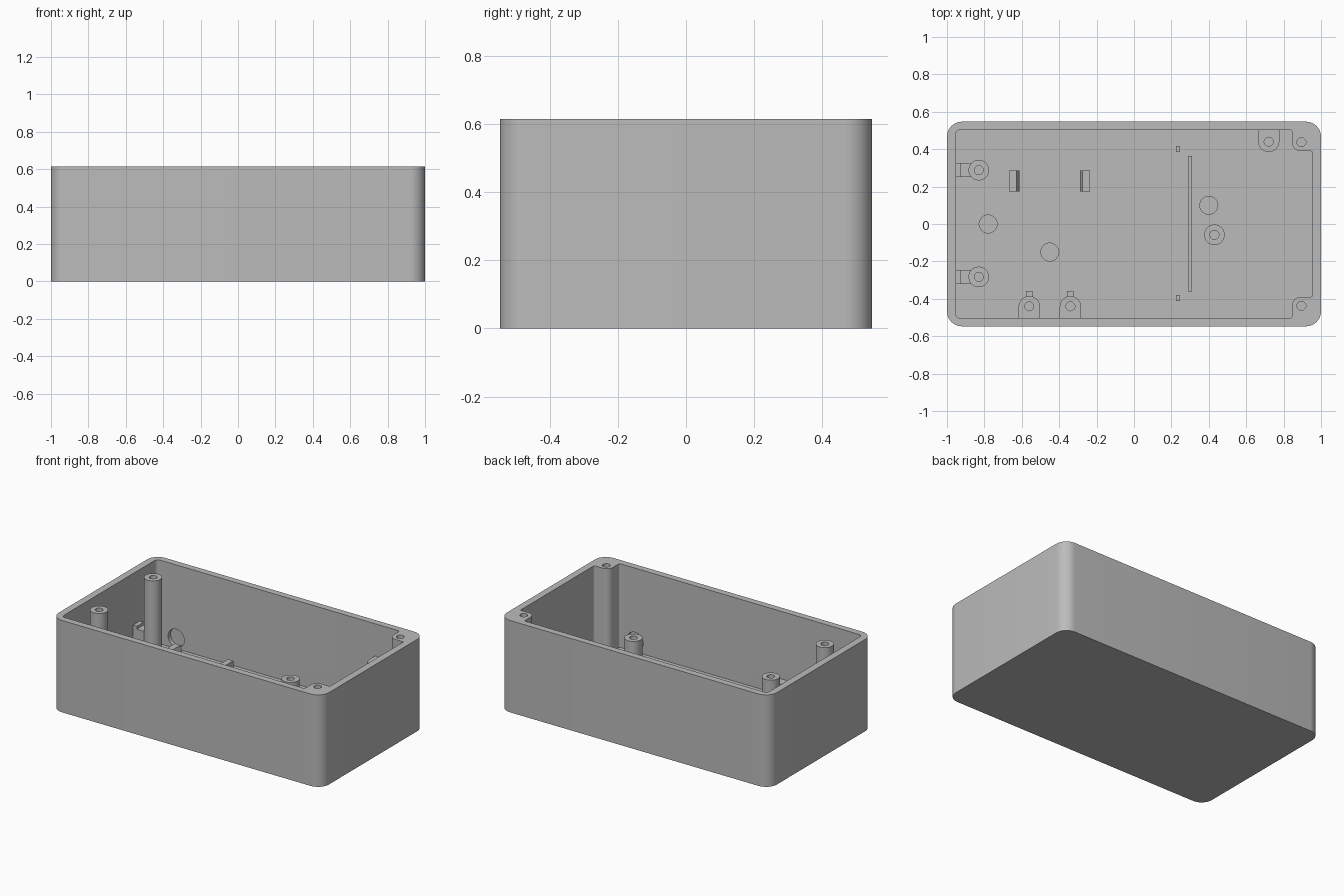
import bpy
import bmesh
from math import pi, cos, sin, tan, radians
from mathutils import Vector, Matrix

cube = bpy.data.objects.get("Cube")
if cube:
    bpy.data.objects.remove(cube, do_unlink=True)

HEIGHT, FLOOR = 0.615, 0.055
WALL_X, WALL_Y = 0.953, 0.503
HOLE_R = 0.024

grey = bpy.data.materials.new("grey plastic")
grey.use_nodes = True
grey.diffuse_color = (0.5, 0.5, 0.5, 1)
grey.node_tree.nodes["Principled BSDF"].inputs["Base Color"].default_value = (0.5, 0.5, 0.5, 1)


def fillet(corners, steps=10):
    """Outline from (x, y, radius) corners, each rounded by its radius."""
    out = []
    for i, (x, y, r) in enumerate(corners):
        p = Vector((x, y))
        if r == 0:
            out.append(p)
            continue
        a = (Vector(corners[i - 1][:2]) - p).normalized()
        b = (Vector(corners[(i + 1) % len(corners)][:2]) - p).normalized()
        half = a.angle(b) / 2
        centre = p + (a + b).normalized() * r / sin(half)
        start = p + a * r / tan(half) - centre
        end = p + b * r / tan(half) - centre
        sweep = start.angle_signed(end)
        for k in range(steps + 1):
            out.append(centre + Matrix.Rotation(-sweep * k / steps, 2) @ start)
    return out


def circle(x, y, r, n=32):
    return [Vector((x + r * cos(2 * pi * k / n), y + r * sin(2 * pi * k / n))) for k in range(n)]


def rect(x0, x1, y0, y1, r=0):
    return fillet([(x0, y0, r), (x1, y0, r), (x1, y1, r), (x0, y1, r)])


def prism(name, outline, low, high, matrix=None):
    """Extrude an outline from low to high, optionally reoriented."""
    bm = bmesh.new()
    base = bm.faces.new([bm.verts.new((p.x, p.y, low)) for p in outline])
    top = bmesh.ops.extrude_face_region(bm, geom=[base])["geom"]
    bmesh.ops.translate(bm, vec=(0, 0, high - low),
                        verts=[v for v in top if isinstance(v, bmesh.types.BMVert)])
    if matrix:
        bm.transform(matrix)
    bmesh.ops.recalc_face_normals(bm, faces=bm.faces)
    mesh = bpy.data.meshes.new(name)
    bm.to_mesh(mesh)
    bm.free()
    mesh.materials.append(grey)
    obj = bpy.data.objects.new(name, mesh)
    bpy.context.collection.objects.link(obj)
    return obj


def cut(obj, cutters):
    """Subtract the cutters, bake the result and remove them."""
    for c in cutters:
        mod = obj.modifiers.new("cut", "BOOLEAN")
        mod.operation, mod.solver, mod.object = "DIFFERENCE", "EXACT", c
    bpy.context.view_layer.update()
    graph = bpy.context.evaluated_depsgraph_get()
    baked = bpy.data.meshes.new_from_object(obj.evaluated_get(graph))
    obj.modifiers.clear()
    obj.data = baked
    for c in cutters:
        bpy.data.objects.remove(c, do_unlink=True)


def screw_hole(x, y, top, depth):
    return prism("hole_cutter", circle(x, y, HOLE_R), top - depth, top + 0.05)


# Open box with two full-height corner screw bosses on the right end
case = prism("case", rect(-1, 1, -0.547, 0.547, 0.08), 0, HEIGHT)
bx, by = 0.845, 0.39
cavity = fillet([
    (-WALL_X, -WALL_Y, 0.025), (bx, -WALL_Y, 0.01), (bx, -by, 0.045), (WALL_X, -by, 0.01),
    (WALL_X, by, 0.01), (bx, by, 0.045), (bx, WALL_Y, 0.01), (-WALL_X, WALL_Y, 0.025)])
cutters = [prism("cavity_cutter", cavity, FLOOR, HEIGHT + 0.1)]
cutters += [screw_hole(0.895, s * 0.437, HEIGHT, 0.3) for s in (-1, 1)]

# Shallow round recesses in the floor
for x, y in ((-0.78, 0), (-0.45, -0.15), (0.4, 0.1)):
    cutters.append(prism("recess_cutter", circle(x, y, 0.048), FLOOR - 0.015, FLOOR + 0.05))

# Blind round recesses inside three walls
along_y = Matrix.Rotation(pi / 2, 4, "X")
along_x = Matrix.Rotation(pi / 2, 4, "Y")
for x, side in ((-0.81, 1), (0.73, -1)):
    place = Matrix.Translation((x, side * 0.5, 0.125)) @ along_y
    cutters.append(prism("recess_cutter", circle(0, 0, 0.06), -0.03, 0.03, place))
place = Matrix.Translation((0.95, -0.307, 0.478)) @ along_x
cutters.append(prism("recess_cutter", circle(0, 0, 0.064), -0.03, 0.03, place))
cut(case, cutters)
parts = [case]

# Round screw posts
for name, x, y, top in (("left_back_post", -0.83, 0.288, 0.61),
                        ("left_front_post", -0.83, -0.283, 0.61),
                        ("middle_post", 0.43, -0.058, 0.4)):
    post = prism(name, circle(x, y, 0.055), FLOOR - 0.01, top)
    cut(post, [screw_hole(x, y, top, 0.25)])
    parts.append(post)

# Stepped ribs tying the tall posts to the end wall
rib = [Vector(p) for p in ((-0.96, 0.05), (-0.86, 0.05), (-0.86, 0.25),
                           (-0.925, 0.25), (-0.925, 0.27), (-0.96, 0.27))]
for name, y in (("back_post_rib", 0.288), ("front_post_rib", -0.283)):
    parts.append(prism(name, rib, -0.037, 0.037, Matrix.Translation((0, y, 0)) @ along_y))

# U-shaped screw bosses growing from the long walls
for name, x, side, top in (("front_boss_a", -0.56, -1, 0.163),
                           ("front_boss_b", -0.34, -1, 0.163),
                           ("back_boss", 0.72, 1, 0.4)):
    w, nose = 0.057, side * 0.385
    outline = fillet([(x - w, side * 0.51, 0), (x + w, side * 0.51, 0),
                      (x + w, nose, w * 0.999), (x - w, nose, w * 0.999)])
    boss = prism(name, outline, FLOOR - 0.01, top)
    cut(boss, [screw_hole(x, side * 0.44, top, 0.1)])
    parts.append(boss)
    if side < 0:
        parts.append(prism(name + "_tab", rect(x - 0.017, x + 0.017, -0.4, -0.358),
                           FLOOR - 0.01, 0.12))

# Facing snap hooks
hook = [Vector(p) for p in ((0, 0.05), (0.03, 0.05), (0.03, 0.145),
                            (0.055, 0.16), (0.04, 0.21), (0, 0.21))]
for name, x, flip in (("left_hook", -0.667, 1), ("right_hook", -0.235, -1)):
    place = Matrix.Translation((x, 0.23, 0)) @ Matrix.Scale(flip, 4, (1, 0, 0)) @ along_y
    parts.append(prism(name, hook, -0.056, 0.056, place))

# Low floor rib and two locating pegs
parts.append(prism("divider_rib", rect(0.288, 0.31, -0.36, 0.363), FLOOR - 0.01, 0.095))
for name, y in (("back_peg", 0.4), ("front_peg", -0.395)):
    parts.append(prism(name, rect(0.224, 0.246, y - 0.016, y + 0.016), FLOOR - 0.01, 0.095))

# Smooth the rounded surfaces, keep edges sharp
bpy.ops.object.select_all(action="DESELECT")
for p in parts:
    p.select_set(True)
bpy.context.view_layer.objects.active = case
bpy.ops.object.shade_smooth_by_angle(angle=radians(30))
